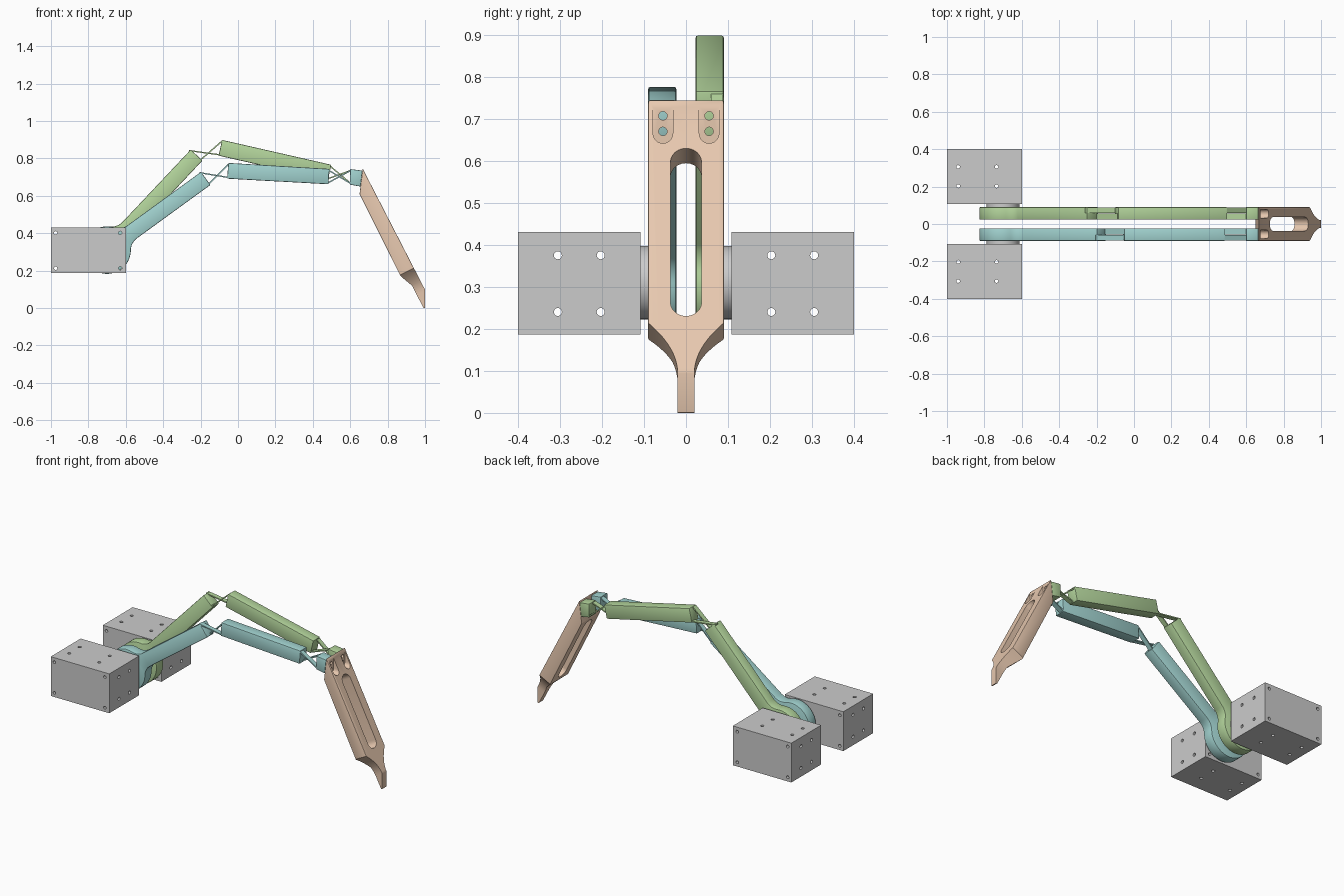
import bpy, bmesh, math
from mathutils import Vector as V

if "Cube" in bpy.data.objects:
    bpy.data.objects.remove(bpy.data.objects["Cube"])

X, Y, Z, O = V((1, 0, 0)), V((0, 1, 0)), V((0, 0, 1)), V((0, 0, 0))
SIDE = (O, X, Z, Y)      # drawn in x-z, extruded along y
END = (O, Y, Z, X)       # drawn in y-z, extruded along x
PLAN = (O, X, Y, Z)      # drawn in x-y, extruded along z


def material(name, rgb):
    m = bpy.data.materials.new(name)
    m.diffuse_color = (*rgb, 1)
    m.use_nodes = True
    m.node_tree.nodes["Principled BSDF"].inputs["Base Color"].default_value = m.diffuse_color
    return m


GREEN = material("green", (0.45, 0.66, 0.33))
TEAL = material("teal", (0.36, 0.65, 0.63))
TAN = material("tan", (0.80, 0.58, 0.43))


def prism(name, pts, lo, hi, frame=SIDE, mat=None, bevel=0):
    """Extrude a flat outline from lo to hi in the given frame."""
    o, u, v, w = frame
    bm = bmesh.new()
    a = [bm.verts.new(o + u * p + v * q + w * lo) for p, q in pts]
    b = [bm.verts.new(o + u * p + v * q + w * hi) for p, q in pts]
    bm.faces.new(a)
    bm.faces.new(b[::-1])
    n = len(pts)
    for i in range(n):
        j = (i + 1) % n
        bm.faces.new((a[i], b[i], b[j], a[j]))
    bmesh.ops.recalc_face_normals(bm, faces=bm.faces)
    if bevel:
        sharp = [e for e in bm.edges if e.calc_face_angle(0) > 0.6]
        bmesh.ops.bevel(bm, geom=sharp, offset=bevel, segments=2, profile=0.5, affect='EDGES')
    me = bpy.data.meshes.new(name)
    bm.to_mesh(me)
    bm.free()
    ob = bpy.data.objects.new(name, me)
    bpy.context.collection.objects.link(ob)
    if mat:
        me.materials.append(mat)
    return ob


def arc(cx, cy, r, a0, a1, n=12):
    return [(cx + r * math.cos(a0 + (a1 - a0) * i / n),
             cy + r * math.sin(a0 + (a1 - a0) * i / n)) for i in range(n + 1)]


def circle(cx, cy, r, n=20):
    return arc(cx, cy, r, 0, math.tau, n)[:-1]


def cut(ob, pts, lo, hi, frame):
    c = prism("cutter", pts, lo, hi, frame)
    c.hide_render = True
    m = ob.modifiers.new("cut", 'BOOLEAN')
    m.operation, m.solver, m.object = 'DIFFERENCE', 'EXACT', c
    bpy.context.view_layer.objects.active = ob
    bpy.ops.object.modifier_apply(modifier=m.name)
    bpy.data.objects.remove(c)


HUB = V((-0.70, 0.31))


def crank_outline(angle, length, half, R=0.127, f=0.08):
    """Round hub blended with fillets into a straight bar."""
    u = math.sqrt((R + f) ** 2 - (half + f) ** 2)
    t = math.atan2(half + f, u)
    upper = [(length, half)] + arc(u, half + f, f, -math.pi / 2, t - math.pi, 8)
    lower = [(x, -y) for x, y in upper[::-1]]
    pts = upper + arc(0, 0, R, t, math.tau - t, 40)[1:-1] + lower
    c, s = math.cos(angle), math.sin(angle)
    return [(HUB.x + c * x - s * y, HUB.y + s * x + c * y) for x, y in pts]


def strip(name, p, q, lo, hi, mat, t=0.0035):
    """Thin flexible strip from p to q."""
    p, q = V(p), V(q)
    d = (q - p).normalized()
    n = V((-d.y, d.x)) * t
    prism(name, [p + n, q + n, q - n, p - n], lo, hi, SIDE, mat)


# motor boxes with through holes, and output shafts
for side, s in (("left", 1), ("right", -1)):
    y0, y1 = sorted((0.108 * s, 0.4 * s))
    box = prism("motor_box_" + side, [(-1, 0.187), (-0.6, 0.187), (-0.6, 0.43), (-1, 0.43)], y0, y1)
    for a in (0, 1):
        for b in (0, 1):
            cut(box, circle((-0.975, -0.63)[a], (0.213, 0.402)[b], 0.009), y0 - 0.1, y1 + 0.1, SIDE)
            cut(box, circle((0.203, 0.305)[a] * s, (0.24, 0.375)[b], 0.0095), -1.2, -0.4, END)
            cut(box, circle((-0.94, -0.735)[a], (0.203, 0.305)[b] * s, 0.0095), 0, 0.6, PLAN)
    y0, y1 = sorted((0.085 * s, 0.112 * s))
    prism("motor_shaft_" + side, circle(*HUB, 0.0875, 48), y0, y1)

# two arms: crank, connecting bar, end block, crossed flexible strips
END_BLOCK = [(0.598, 0.66), (0.6, 0.743), (0.665, 0.735), (0.655, 0.65)]
arms = [
    ("green", 1, GREEN, 46.7, 0.698,
     [(-0.085, 0.899), (0.499, 0.766), (0.48, 0.683), (-0.104, 0.815)],
     [((-0.262, 0.842), (-0.095, 0.819)), ((-0.203, 0.79), (-0.085, 0.893)),
      ((0.49, 0.761), (0.603, 0.666)), ((0.476, 0.69), (0.604, 0.736))]),
    ("teal", -1, TEAL, 36.0, 0.652,
     [(-0.052, 0.776), (0.488, 0.744), (0.484, 0.662), (-0.058, 0.692)],
     [((-0.205, 0.724), (-0.05, 0.698)), ((-0.158, 0.662), (-0.05, 0.769)),
      ((0.482, 0.738), (0.603, 0.666)), ((0.478, 0.668), (0.604, 0.736))]),
]
for name, s, mat, ang, length, bar, strips in arms:
    y0, y1 = sorted((0.023 * s, 0.09 * s))
    prism(name + "_crank", crank_outline(math.radians(ang), length, 0.043), y0, y1, SIDE, mat, 0.005)
    prism(name + "_connecting_bar", bar, y0, y1, SIDE, mat, 0.005)
    prism(name + "_end_block", END_BLOCK, y0, y1, SIDE, mat, 0.003)
    for i, (p, q) in enumerate(strips):
        lo, hi = sorted(v * s for v in ((0.06, 0.088) if i % 2 == 0 else (0.025, 0.055)))
        strip(f"{name}_flex_strip_{i + 1}", p, q, lo, hi, mat)

# finger: side profile
finger = prism("finger", [(0.667, 0.745), (0.65, 0.61), (0.868, 0.172), (0.93, 0.12),
                          (0.992, 0.0), (1.0, 0.0), (1.0, 0.098)], -0.09, 0.09, SIDE, TAN, 0.003)
down = V((0.459, 0, -0.889)).normalized()
FACE = (V((0.667, 0, 0.743)), down, Y, V((-down.z, 0, down.x)))
# long slot square to the sloping face
cut(finger, arc(0.165, 0, 0.037, math.pi / 2, 1.5 * math.pi)
    + arc(0.54, 0, 0.037, -math.pi / 2, math.pi / 2), -0.4, 0.3, FACE)
for s in (1, -1):
    # concave taper to the narrow tip
    curve = [(0.594 + 0.0135 * i, s * (0.02 + 0.071 * (1 - i / 10) ** 2)) for i in range(11)]
    cut(finger, curve + [(1.0, 0.02 * s), (1.0, 0.2 * s), (0.594, 0.2 * s)], -0.4, 0.3, FACE)
    # screw pocket and two screw holes
    y = 0.055 * s
    cut(finger, arc(y, 0.665, 0.0235, -math.pi, 0) + [(y + 0.0235, 0.76), (y - 0.0235, 0.76)],
        0.676, 0.9, END)
    for z in (0.67, 0.707):
        cut(finger, circle(y, z, 0.01), 0.6, 0.9, END)

# smooth curved faces, keep edges sharp
for ob in bpy.data.objects:
    ob.select_set(True)
    bpy.context.view_layer.objects.active = ob
bpy.ops.object.shade_smooth_by_angle(angle=math.radians(30))
